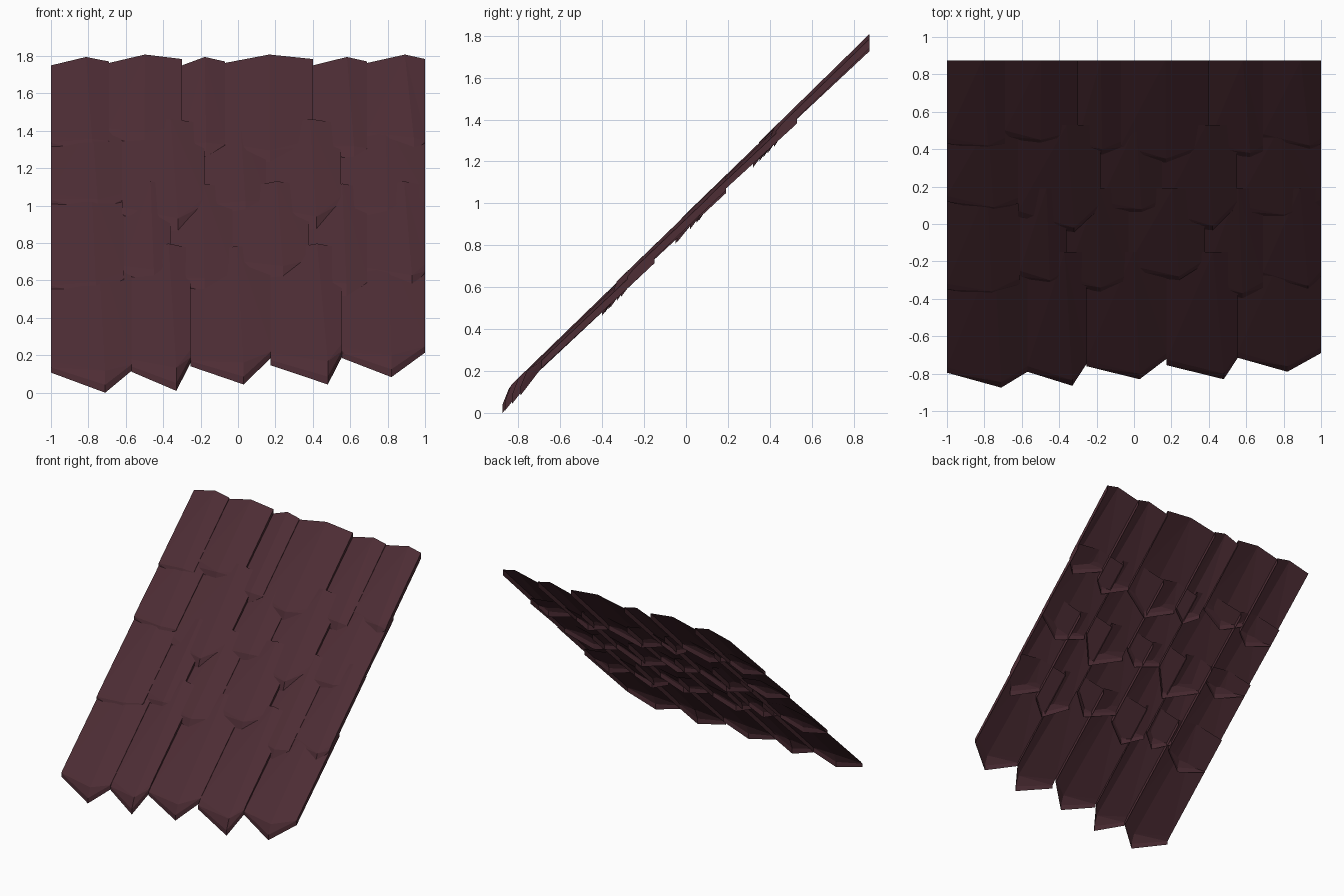
import bpy, bmesh

cube = bpy.data.objects.get("Cube")
if cube:
    bpy.data.objects.remove(cube)

# Single dark maroon colour
mat = bpy.data.materials.new("dark_maroon")
mat.use_nodes = True
color = (0.075, 0.026, 0.035, 1)
mat.diffuse_color = color
bsdf = next(n for n in mat.node_tree.nodes if n.type == 'BSDF_PRINCIPLED')
bsdf.inputs["Base Color"].default_value = color
bsdf.inputs["Roughness"].default_value = 0.9

SLOPE = 0.98


def shingle(name, x0, x1, tip_x, y0, tip_y, y1, back_y, sink, lift):
    """Open ridged sheet with a turned-down front lip and a right side wall."""
    mid = (x0 + x1) / 2
    # front x, back x, front y, back top, front top, lip bottom
    columns = (
        (x0, x0, y0, 0.905, 0.922, 0.886),
        (tip_x, (tip_x + mid) / 2, tip_y, 0.950, 0.951, 0.857),
        (x1, x1, y1, 0.926, 0.932, 0.890),
    )
    bm = bmesh.new()
    loops = []
    for fx, bx, fy, back_top, front_top, lip in columns:
        profile = (
            (bx, back_y, back_top + lift - sink),
            (fx, fy + 0.03, front_top + lift / 2),
            (fx, fy, min(lip + 0.042, front_top - 0.008)),
            (fx, fy, lip),
        )
        loops.append([bm.verts.new((x, y, h + SLOPE * y)) for x, y, h in profile])
    for a, b in zip(loops, loops[1:]):
        for i in range(3):
            bm.faces.new((a[i], a[i + 1], b[i + 1], b[i]))
    # right side wall
    x, y, z = loops[-1][0].co
    bm.faces.new(loops[-1] + [bm.verts.new((x, y, z - 0.045))])
    bmesh.ops.triangulate(bm, faces=bm.faces[:])
    mesh = bpy.data.meshes.new(name)
    bm.to_mesh(mesh)
    bm.free()
    mesh.materials.append(mat)
    bpy.context.collection.objects.link(bpy.data.objects.new(name, mesh))


# Courses from the eave up: back end, sink under next course,
# then shingles as (right x, ridge x, left front y, tip y, right front y)
courses = {
    "eave": (-0.15, 0.006, (
        (-0.57, -0.71, -0.795, -0.875, -0.79), (-0.255, -0.33, -0.79, -0.865, -0.75),
        (0.175, 0.03, -0.76, -0.83, -0.72), (0.555, 0.48, -0.755, -0.83, -0.715),
        (1, 0.82, -0.715, -0.79, -0.69))),
    "lower": (0.19, 0.006, (
        (-0.61, -0.76, -0.35, -0.39, -0.32), (-0.36, -0.45, -0.28, -0.33, -0.28),
        (-0.03, -0.18, -0.31, -0.37, -0.3), (0.38, 0.24, -0.25, -0.31, -0.22),
        (0.69, 0.58, -0.32, -0.4, -0.34), (1, 0.93, -0.29, -0.36, -0.28))),
    "middle": (0.53, 0.006, (
        (-0.62, -0.75, 0.12, 0.06, 0.11), (-0.18, -0.32, 0.04, -0.05, 0.08),
        (0.15, 0.04, 0.09, 0.05, 0.1), (0.55, 0.42, 0.04, -0.04, 0.09),
        (1, 0.8, 0.07, 0.02, 0.1))),
    "top": (0.875, 0, (
        (-0.69, -0.78, 0.43, 0.39, 0.43), (-0.3, -0.5, 0.47, 0.42, 0.47),
        (-0.07, -0.17, 0.42, 0.37, 0.41), (0.4, 0.17, 0.39, 0.32, 0.4),
        (0.69, 0.62, 0.41, 0.35, 0.39), (1, 0.94, 0.45, 0.39, 0.43))),
}
for course, (back_y, sink, shingles) in courses.items():
    left = -1
    for i, (right, ridge, y0, tip, y1) in enumerate(shingles):
        lift = 0 if i % 2 else -0.013
        shingle(f"{course}_shingle_{i + 1}", left, right, ridge, y0, tip, y1, back_y, sink, lift)
        left = right
